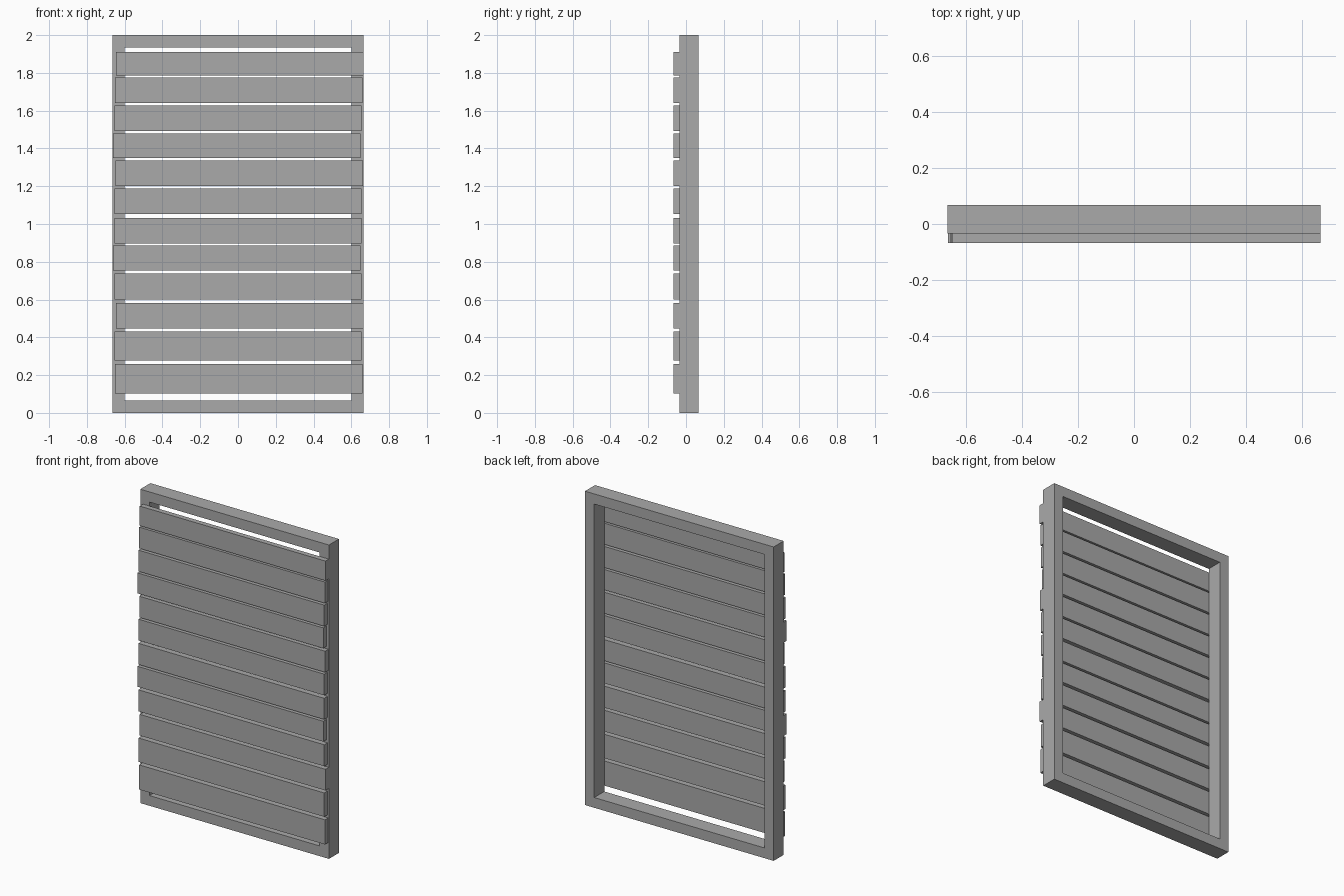
import bpy

cube = bpy.data.objects.get("Cube")
if cube:
    bpy.data.objects.remove(cube, do_unlink=True)

# One plain grey for everything
grey = bpy.data.materials.new("grey")
grey.use_nodes = True
colour = (0.4, 0.4, 0.4, 1)
grey.diffuse_color = colour
grey.node_tree.nodes["Principled BSDF"].inputs["Base Color"].default_value = colour

HALF_W, HEIGHT = 0.665, 2.0
FRONT, SEAM, BACK = -0.067, -0.034, 0.067
INNER_W, RAIL = 0.6, 0.065


def add_mesh(name, verts, faces):
    mesh = bpy.data.meshes.new(name)
    mesh.from_pydata(verts, [], faces)
    mesh.materials.append(grey)
    obj = bpy.data.objects.new(name, mesh)
    bpy.context.collection.objects.link(obj)
    return obj


def rectangle(half_w, bottom, top, y):
    return [(-half_w, y, bottom), (half_w, y, bottom), (half_w, y, top), (-half_w, y, top)]


# Frame: four loops (front outer, front inner, back inner, back outer) joined in a ring
loops = [(HALF_W, 0, HEIGHT, SEAM), (INNER_W, RAIL, HEIGHT - RAIL, SEAM),
         (INNER_W, RAIL, HEIGHT - RAIL, BACK), (HALF_W, 0, HEIGHT, BACK)]
verts = [v for loop in loops for v in rectangle(*loop)]
faces = []
for ring in range(4):
    a, b = ring * 4, (ring + 1) % 4 * 4
    for i in range(4):
        j = (i + 1) % 4
        faces.append((a + i, a + j, b + j, b + i))
add_mesh("frame", verts, faces)

# Slats: bottom, top and sideways shift of each board, from the top down
slats = [(1.785, 1.91, 0.009), (1.64, 1.775, 0.005), (1.492, 1.627, 0), (1.35, 1.48, -0.007),
         (1.2, 1.335, 0.006), (1.052, 1.187, 0), (0.898, 1.033, 0), (0.755, 0.885, -0.007),
         (0.6, 0.737, 0), (0.448, 0.583, 0.009), (0.278, 0.43, 0), (0.103, 0.26, 0.005)]
for number, (bottom, top, shift) in enumerate(slats, 1):
    box = rectangle(0.655, bottom, top, FRONT) + rectangle(0.655, bottom, top, SEAM)
    sides = [(i, i + 4, (i + 1) % 4 + 4, (i + 1) % 4) for i in range(4)]
    slat = add_mesh(f"slat_{number}", box, [(0, 1, 2, 3), (7, 6, 5, 4)] + sides)
    slat.location.x = shift
